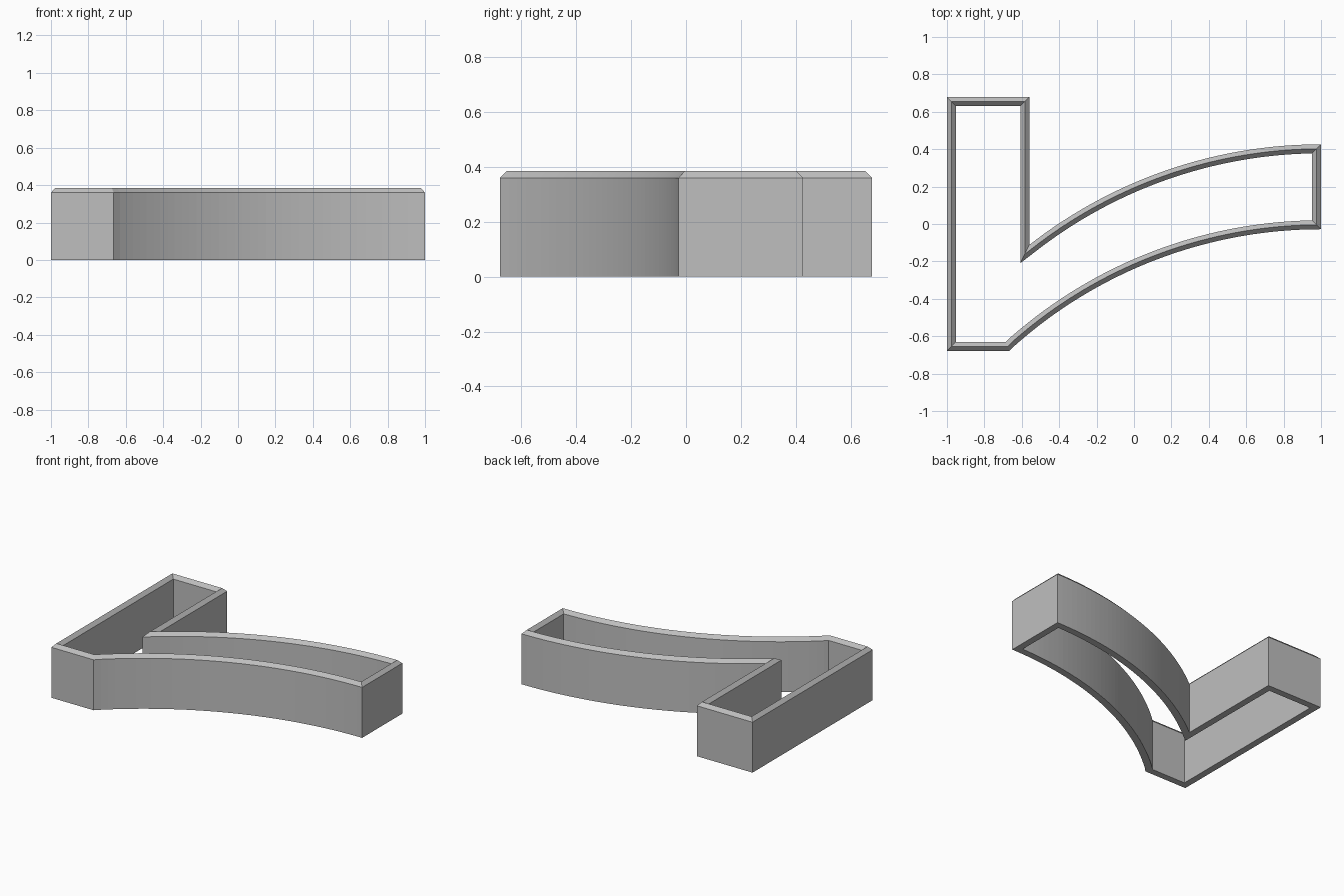
import bpy, bmesh
from math import asin, sin, cos
from mathutils import Vector

cube = bpy.data.objects.get("Cube")
if cube:
    bpy.data.objects.remove(cube)

WALL, SIDE_H, RIDGE_H = 0.048, 0.36, 0.385
STEPS = 40

grey = bpy.data.materials.new("plain_grey")
grey.use_nodes = True
colour = (0.52, 0.52, 0.52, 1)
grey.diffuse_color = colour
grey.node_tree.nodes["Principled BSDF"].inputs["Base Color"].default_value = colour


def arc(start_x, end_y, radius):
    """Arc that rises to a level end at x = 1."""
    sweep = asin((1 - start_x) / radius)
    angles = [sweep * (1 - i / STEPS) for i in range(STEPS + 1)]
    return [Vector((1 - radius * sin(a), end_y - radius * (1 - cos(a)))) for a in angles]


def inset(points, d):
    """Mitred inward offset of a counter-clockwise outline."""
    result = []
    for i, p in enumerate(points):
        a = (p - points[i - 1]).normalized()
        b = (points[(i + 1) % len(points)] - p).normalized()
        na, nb = Vector((-a.y, a.x)), Vector((-b.y, b.x))
        result.append(p + (na + nb) * d / (1 + na.dot(nb)))
    return result


# Outline: front edge, lower arc, blunt end, upper arc, straight arm
outline = [Vector((-1, -0.678))]
lower = arc(-0.665, -0.028, 2.466)
lower[0].y = -0.678
outline += lower
outline += reversed(arc(-0.56, 0.426, 2.53))
outline += [Vector((-0.56, 0.678)), Vector((-1, 0.678))]

# Wall section: outer side, gabled rim, inner side, flat underside
section = [(0, 0), (0, SIDE_H), (WALL / 2, RIDGE_H), (WALL, SIDE_H), (WALL, 0)]
bm = bmesh.new()
rings = [[bm.verts.new((p.x, p.y, z)) for p in inset(outline, d)] for d, z in section]
n = len(outline)
for k, ring in enumerate(rings):
    upper = rings[(k + 1) % len(rings)]
    for i in range(n):
        j = (i + 1) % n
        bm.faces.new((ring[i], ring[j], upper[j], upper[i]))
bmesh.ops.recalc_face_normals(bm, faces=bm.faces)

mesh = bpy.data.meshes.new("outline_wall")
bm.to_mesh(mesh)
bm.free()
mesh.materials.append(grey)
wall = bpy.data.objects.new("outline_wall", mesh)
bpy.context.collection.objects.link(wall)
